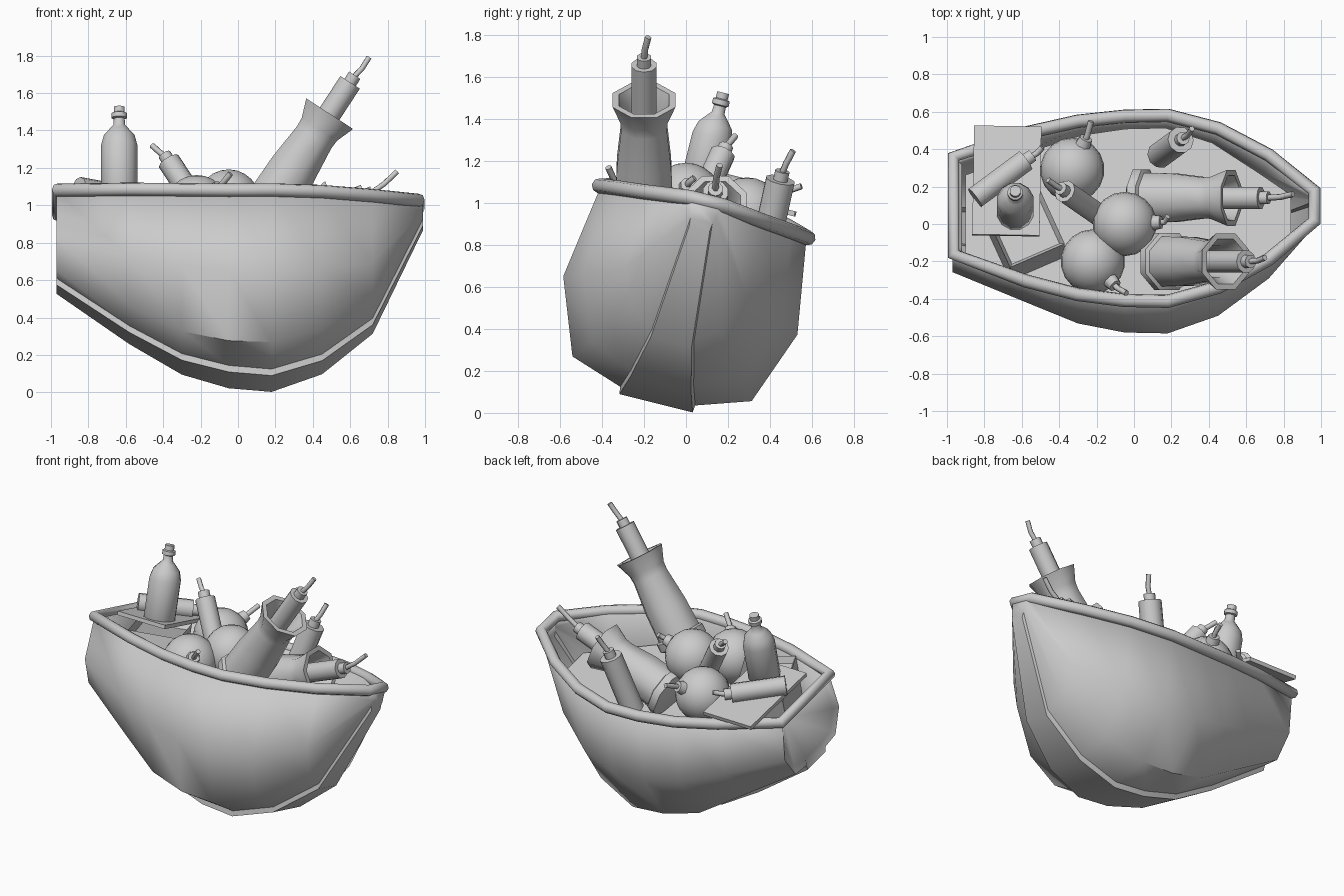
import bpy, bmesh, math
from mathutils import Vector, Matrix

if "Cube" in bpy.data.objects:
    bpy.data.objects.remove(bpy.data.objects["Cube"])

# The boat is heeled over to +y; this frame carries hull-local parts
ROLL = Matrix.Rotation(math.radians(-14), 4, 'X') @ Matrix.Translation((0, -0.15, 0))
UP = Vector((0, 0.242, 0.97))


def add_mesh(name, bm, matrix=Matrix()):
    bmesh.ops.recalc_face_normals(bm, faces=bm.faces)
    me = bpy.data.meshes.new(name)
    bm.to_mesh(me)
    bm.free()
    ob = bpy.data.objects.new(name, me)
    bpy.context.collection.objects.link(ob)
    ob.matrix_world = matrix
    return ob


def tube(name, pts, radius, cyclic=False, matrix=Matrix(), res=1):
    cu = bpy.data.curves.new(name, 'CURVE')
    cu.dimensions = '3D'
    cu.bevel_depth = radius
    cu.bevel_resolution = res
    cu.use_fill_caps = True
    sp = cu.splines.new('POLY')
    sp.points.add(len(pts) - 1)
    for p, co in zip(sp.points, pts):
        p.co = (*co, 1)
    sp.use_cyclic_u = cyclic
    ob = bpy.data.objects.new(name, cu)
    bpy.context.collection.objects.link(ob)
    ob.matrix_world = matrix
    return ob


def lathe(name, profile, base, direction, sides=8):
    """Revolve (radius, height) points around an axis from base."""
    bm = bmesh.new()
    rings = [[bm.verts.new((r * math.cos(a), r * math.sin(a), h))
              for a in (2 * math.pi * (i + 0.5) / sides for i in range(sides))]
             for r, h in profile]
    for lo, hi in zip(rings, rings[1:]):
        for i in range(sides):
            j = (i + 1) % sides
            bm.faces.new((lo[i], lo[j], hi[j], hi[i]))
    bm.faces.new(rings[0][::-1])
    bm.faces.new(rings[-1])
    rot = Vector(direction).normalized().to_track_quat('Z', 'Y').to_matrix().to_4x4()
    return add_mesh(name, bm, Matrix.Translation(base) @ rot)


def stick(name, base, end, tip, r=0.062):
    """Explosive stick: body, narrow cap and fuse."""
    base, end, tip = Vector(base), Vector(end), Vector(tip)
    d = end - base
    n = d.length
    lathe(name, [(r, 0), (r, n), (0.036, n), (0.036, n + 0.045)], base, d, 10)
    start = end + d.normalized() * 0.03
    mid = (start + tip) / 2 + Vector((0.004, -0.006, -0.006))
    tube(name + "_fuse", [start, mid, tip], 0.016)


def bomb(name, centre, cap_dir, tip, r=0.172):
    bm = bmesh.new()
    bmesh.ops.create_uvsphere(bm, u_segments=18, v_segments=12, radius=r)
    add_mesh(name, bm, Matrix.Translation(centre))
    c, d = Vector(centre), Vector(cap_dir).normalized()
    lathe(name + "_cap", [(0.045, 0), (0.036, 0.05)], c + d * (r - 0.015), d)
    tube(name + "_fuse", [c + d * r, c + d * (r + 0.055), tip], 0.016)


def cannon(name, muzzle, direction, tip, length, stick_out):
    d = Vector(direction).normalized()
    m = Vector(muzzle)
    n = length
    lathe(name, [(0.12, -0.02), (0.165, 0), (0.165, 0.05), (0.145, 0.06), (0.14, n * 0.4),
                 (0.118, n - 0.15), (0.122, n - 0.1), (0.162, n), (0.13, n),
                 (0.09, n - 0.1), (0.085, n - 0.25)], m - d * n, d, 8)
    stick(name + "_stick", m - d * 0.22, m + d * stick_out, tip)


# Hull stations: x, then (half width, height) for keel, bilge, bulge, sheer
STATIONS = [
    (-0.97, (0.10, 0.53), (0.22, 0.58), (0.30, 0.74), (0.26, 1.01)),
    (-0.58, (0.13, 0.26), (0.33, 0.36), (0.43, 0.60), (0.40, 0.98)),
    (-0.30, (0.16, 0.10), (0.40, 0.20), (0.53, 0.53), (0.47, 0.96)),
    (-0.05, (0.18, 0.03), (0.43, 0.14), (0.57, 0.49), (0.50, 0.95)),
    (0.18, (0.18, 0.01), (0.44, 0.13), (0.575, 0.49), (0.505, 0.95)),
    (0.45, (0.15, 0.10), (0.37, 0.22), (0.485, 0.52), (0.43, 0.96)),
    (0.72, (0.10, 0.31), (0.22, 0.42), (0.30, 0.60), (0.28, 0.975)),
    (0.99, (0.05, 0.87), (0.06, 0.91), (0.065, 0.94), (0.075, 1.00)),
]

# Hull shell with raised keel strip and recessed transom
bm = bmesh.new()
rows = []
for x, k, *rest in STATIONS:
    half = [k, (k[0] + 0.004, k[1] + 0.035)] + rest
    full = [(-v, w) for v, w in reversed(half)] + half
    rows.append([bm.verts.new((x, v, w)) for v, w in full])
for a, b in zip(rows, rows[1:]):
    for i in range(len(a) - 1):
        bm.faces.new((a[i], a[i + 1], b[i + 1], b[i]))
transom = bm.faces.new(rows[0])
bm.faces.new(rows[-1][::-1])
bmesh.ops.recalc_face_normals(bm, faces=bm.faces)
bmesh.ops.inset_region(bm, faces=[transom], thickness=0.04, depth=-0.02)
hull = add_mesh("hull", bm, ROLL)
mod = hull.modifiers.new("thickness", 'SOLIDIFY')
mod.thickness = 0.03
mod.offset = -1

# Gunwale around the sheer line
side = [(max(-0.965, min(0.965, s[0])), s[4][0] + 0.008, s[4][1]) for s in STATIONS]
loop = side + [(x, -v, w) for x, v, w in reversed(side)]
tube("gunwale", loop, 0.036, True, ROLL, 2)

# Inner floor carrying the cargo
bm = bmesh.new()
plan = [(s[0] * 0.93, (s[3][0] + s[4][0]) / 2 - 0.04) for s in STATIONS[:-1]] + [(0.84, 0.13)]
bm.faces.new([bm.verts.new((x, v, 0.72)) for x, v in plan + [(x, -v) for x, v in reversed(plan)]])
add_mesh("floor", bm, ROLL)


def box(name, centre, size, turn=0, recess=0):
    bm = bmesh.new()
    bmesh.ops.create_cube(bm, size=1)
    bmesh.ops.scale(bm, verts=bm.verts, vec=size)
    if recess:
        top = max(bm.faces, key=lambda f: f.calc_center_median().z)
        bmesh.ops.inset_region(bm, faces=[top], thickness=0.03)
        bmesh.ops.translate(bm, verts=top.verts, vec=(0, 0, -recess))
    rot = Matrix.Rotation(math.radians(-14), 4, 'X') @ Matrix.Rotation(math.radians(turn), 4, 'Z')
    return add_mesh(name, bm, Matrix.Translation(centre) @ rot)


# Crate with loose lid, a bottle and a stick on top
box("crate", (-0.61, 0.0, 0.89), (0.32, 0.46, 0.29), 24, 0.04)
box("lid", (-0.68, 0.23, 1.02), (0.36, 0.6, 0.025), -1)
lathe("bottle", [(0.09, 0), (0.1, 0.015), (0.1, 0.27), (0.085, 0.325), (0.05, 0.365),
                 (0.032, 0.385), (0.03, 0.42), (0.042, 0.425), (0.042, 0.45),
                 (0.03, 0.455), (0.03, 0.485)], (-0.635, 0.06, 1.055), UP, 12)
stick("lid_stick", (-0.85, 0.14, 1.09), (-0.58, 0.34, 1.04), (-0.49, 0.41, 1.05))

# Loose sticks
stick("leaning_stick", (-0.19, 0.05, 0.96), (-0.37, 0.175, 1.235), (-0.46, 0.235, 1.32))
stick("upright_stick", (0.14, 0.37, 0.75), (0.25, 0.45, 1.11), (0.31, 0.51, 1.25), 0.072)

# Round bombs
bomb("bomb_middle", (-0.05, 0.0, 1.02), (1, 0.05, 0.35), (0.18, 0.04, 1.12))
bomb("bomb_back", (-0.33, 0.29, 0.95), (0.35, 0.8, 0.45), (-0.23, 0.55, 1.08))
bomb("bomb_front", (-0.22, -0.2, 0.99), (0.55, -0.6, 0.5), (-0.04, -0.37, 1.17))

# Two flared cannons with sticks in their muzzles
cannon("tall_cannon", (0.49, -0.2, 1.49), (0.55, 0, 0.84), (0.70, -0.18, 1.79), 0.6, 0.2)
cannon("low_cannon", (0.52, 0.14, 0.99), (0.93, 0, 0.36), (0.85, 0.16, 1.18), 0.54, 0.17)

# Smooth shading with sharp edges kept
bpy.ops.object.select_all(action='DESELECT')
for ob in bpy.context.collection.objects:
    if ob.type == 'MESH':
        ob.select_set(True)
        bpy.context.view_layer.objects.active = ob
bpy.ops.object.shade_smooth_by_angle(angle=math.radians(50))
